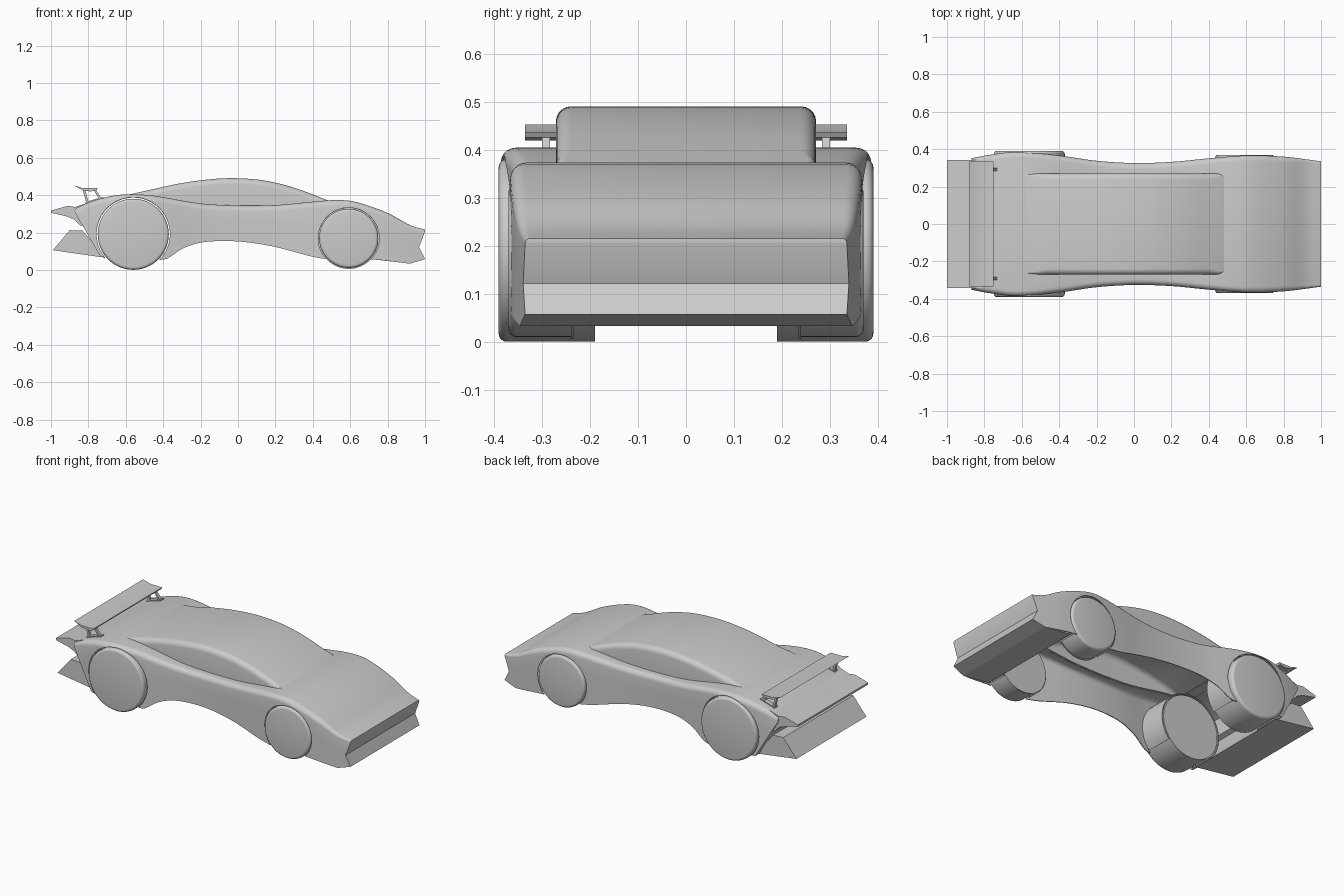
import bpy, bmesh
from math import sin, cos, pi, radians
from mathutils import Matrix

if "Cube" in bpy.data.objects:
    bpy.data.objects.remove(bpy.data.objects["Cube"])


def curve(keys, x):
    """Smooth interpolation through (x, value) keys."""
    if x <= keys[0][0]:
        return keys[0][1]
    if x >= keys[-1][0]:
        return keys[-1][1]
    slope = lambda a, b: (b[1] - a[1]) / (b[0] - a[0])
    i = max(k for k in range(len(keys) - 1) if keys[k][0] <= x)
    a, b = keys[i], keys[i + 1]
    m0 = slope(keys[max(i - 1, 0)], b)
    m1 = slope(a, keys[min(i + 2, len(keys) - 1)])
    h = b[0] - a[0]
    t = (x - a[0]) / h
    return ((2*t**3 - 3*t*t + 1) * a[1] + (t**3 - 2*t*t + t) * h * m0
            + (3*t*t - 2*t**3) * b[1] + (t**3 - t*t) * h * m1)


def finish(name, bm, mods=()):
    bmesh.ops.recalc_face_normals(bm, faces=bm.faces)
    me = bpy.data.meshes.new(name)
    bm.to_mesh(me)
    bm.free()
    ob = bpy.data.objects.new(name, me)
    bpy.context.collection.objects.link(ob)
    bpy.ops.object.select_all(action='DESELECT')
    bpy.context.view_layer.objects.active = ob
    ob.select_set(True)
    for kind, props in mods:
        m = ob.modifiers.new(kind.title(), kind)
        for k, v in props.items():
            setattr(m, k, v)
        bpy.ops.object.modifier_apply(modifier=m.name)
    bpy.ops.object.shade_smooth_by_angle(angle=radians(30))
    return ob


def prism(name, profile, y0, y1):
    """Extrude an (x, z) profile from y0 to y1."""
    bm = bmesh.new()
    f = bm.faces.new([bm.verts.new((x, y0, z)) for x, z in profile])
    r = bmesh.ops.extrude_face_region(bm, geom=[f])
    vs = [v for v in r['geom'] if isinstance(v, bmesh.types.BMVert)]
    bmesh.ops.translate(bm, verts=vs, vec=(0, y1 - y0, 0))
    return finish(name, bm)


def disc(name, x, z, r, y0, y1, bevel=0):
    """Cylinder along y; only the rim at y1 is rounded."""
    bm = bmesh.new()
    bmesh.ops.create_cone(bm, cap_ends=True, segments=64, radius1=r, radius2=r, depth=abs(y1 - y0),
                          matrix=Matrix.Translation((x, (y0 + y1) / 2, z)) @ Matrix.Rotation(pi / 2, 4, 'X'))
    if bevel:
        rim = [e for e in bm.edges if all(abs(v.co.y - y1) < 1e-4 for v in e.verts)]
        bmesh.ops.bevel(bm, geom=rim, offset=bevel, segments=4, profile=.5, affect='EDGES')
    return finish(name, bm)


def loft(columns):
    """Skin half-sections of (x, y, z), mirrored over y, with capped ends."""
    bm = bmesh.new()
    rows = []
    for col in columns:
        full = col + [(x, -y, z) for x, y, z in reversed(col)]
        rows.append([bm.verts.new(p) for p in full])
    for a, b in zip(rows, rows[1:]):
        for i in range(len(a) - 1):
            bm.faces.new((a[i], a[i + 1], b[i + 1], b[i]))
    for row in (rows[0], rows[-1]):
        n = len(row)
        for i in range(n // 2 - 1):
            bm.faces.new((row[i], row[i + 1], row[n - 2 - i], row[n - 1 - i]))
    return bm


def section(side, top, width, r):
    """Side points, then a rounded shoulder up to the top point."""
    pts = [(x, curve(width, x), z) for x, z in side]
    w = curve(width, top[0])
    for k in range(6):
        a = k / 5 * pi / 2
        pts.append((top[0], w - r + r * cos(a), top[1] - r + r * sin(a)))
    return pts


# Body shell, open underneath and below the cabin
TOP = [(-.87, .335), (-.78, .368), (-.68, .395), (-.58, .405), (-.45, .397), (-.2, .356), (0, .345),
       (.2, .347), (.4, .365), (.53, .374), (.63, .364), (.8, .305), (.92, .24), (1, .216)]
BOTTOM = [(-.74, .07), (-.6, .06), (-.4, .055), (-.37, .065), (-.3, .113), (-.2, .146), (-.08, .155),
          (.05, .148), (.2, .123), (.46, .06), (.7, .058), (.92, .034)]
WIDTH = [(-.9, .345), (-.77, .37), (-.62, .386), (-.4, .366), (-.2, .338), (0, .326), (.2, .332),
         (.4, .351), (.6, .366), (.8, .36), (1, .335)]
cols = []
N = 80
for i in range(N + 1):
    xt = -.87 + 1.87 * i / N
    xb = xt
    if xt < -.5:
        xb = -.5 + (xt + .5) * .235 / .37
    elif xt > .8:
        xb = .8 + (xt - .8) * .6
    zt, zb = curve(TOP, xt), curve(BOTTOM, xb)
    r = .03 if xt < .8 else .03 - .1 * (xt - .8)
    side = [(xb + (xt - xb) * t, zb + (zt - r - zb) * t) for t in (0, .33, .67)]
    if i == N:
        side = [(.92, .034), (1, .058), (.968, .122)]
    cols.append(section(side, (xt, zt), WIDTH, r))
cutters = [disc("arch_cutter", x, z, r, -.6, .6) for x, z, r in ((-.56, .193, .196), (.592, .17, .163))]
cutters.append(prism("cabin_cutter", [(-.54, .3), (.44, .3), (.44, .5), (-.54, .5)], -.262, .262))
for c in cutters:
    c.hide_render = True
finish("body_shell", loft(cols), [('SOLIDIFY', dict(thickness=.005, offset=-1))] +
       [('BOOLEAN', dict(operation='DIFFERENCE', solver='EXACT', object=c)) for c in cutters])
for c in cutters:
    bpy.data.objects.remove(c)

# Cabin with rounded roof edges
ROOF = [(-.6, .4), (-.5, .422), (-.31, .463), (-.15, .485), (-.03, .491), (.1, .484), (.2, .467),
        (.3, .44), (.4, .404), (.48, .372)]
CABIN_W = [(-.6, .262), (-.5, .27), (.4, .27), (.46, .268), (.48, .255)]
cols = []
for i in range(49):
    x = -.6 + 1.08 * i / 48
    z, base = curve(ROOF, x), curve(TOP, x) - .006
    cols.append(section([(x, base)], (x, z), CABIN_W, max(.002, min(.032, (z - base) * .9))))
finish("cabin", loft(cols))

# Wheels and the wells around them
for x, z, r, well, y0, y1, end in ((-.56, .191, .19, .196, .19, .39, "rear"),
                                   (.592, .169, .158, .163, .24, .37, "front")):
    low = -radians(40)
    arc = [low + (pi - 2 * low) * k / 40 for k in range(41)]
    ring = ([(x + well * cos(a), z + well * sin(a)) for a in arc] +
            [(x + (well + .006) * cos(a), z + (well + .006) * sin(a)) for a in reversed(arc)])
    for s, side in ((1, "left"), (-1, "right")):
        disc(f"{end}_wheel_{side}", x, z, r, s * y0, s * y1, .016)
        prism(f"{end}_wheel_well_{side}", ring, s * y0, s * (y1 - .035))
        if end == "front":
            disc(f"front_well_back_{side}", x, z, well, s * (y0 - .006), s * y0)

# Nose underside, tail lip and diffuser
prism("front_underplate", [(.74, .055), (.92, .034), (.925, .042), (.75, .065)], -.345, .345)
prism("tail_lip", [(-1, .318), (-.91, .343), (-.87, .337), (-.8, .36), (-.8, .25), (-.84, .235),
                   (-.875, .27), (-.92, .288), (-1, .306)], -.342, .342)
prism("rear_diffuser", [(-.99, .106), (-.9, .213), (-.83, .21), (-.78, .15), (-.725, .068)], -.34, .34)

# Rear wing and its struts
prism("rear_wing", [(-.88, .453), (-.83, .438), (-.75, .438), (-.757, .426), (-.79, .42),
                    (-.83, .426)], -.335, .335)
for s, side in ((1, "left"), (-1, "right")):
    y0, y1 = s * .283, s * .3
    prism(f"wing_strut_rear_{side}", [(-.83, .43), (-.817, .43), (-.797, .355), (-.81, .355)], y0, y1)
    prism(f"wing_strut_front_{side}", [(-.775, .43), (-.762, .43), (-.725, .378), (-.738, .375)], y0, y1)
    prism(f"wing_foot_{side}", [(-.815, .352), (-.815, .364), (-.718, .392), (-.718, .38)],
          s * .277, s * .306)
